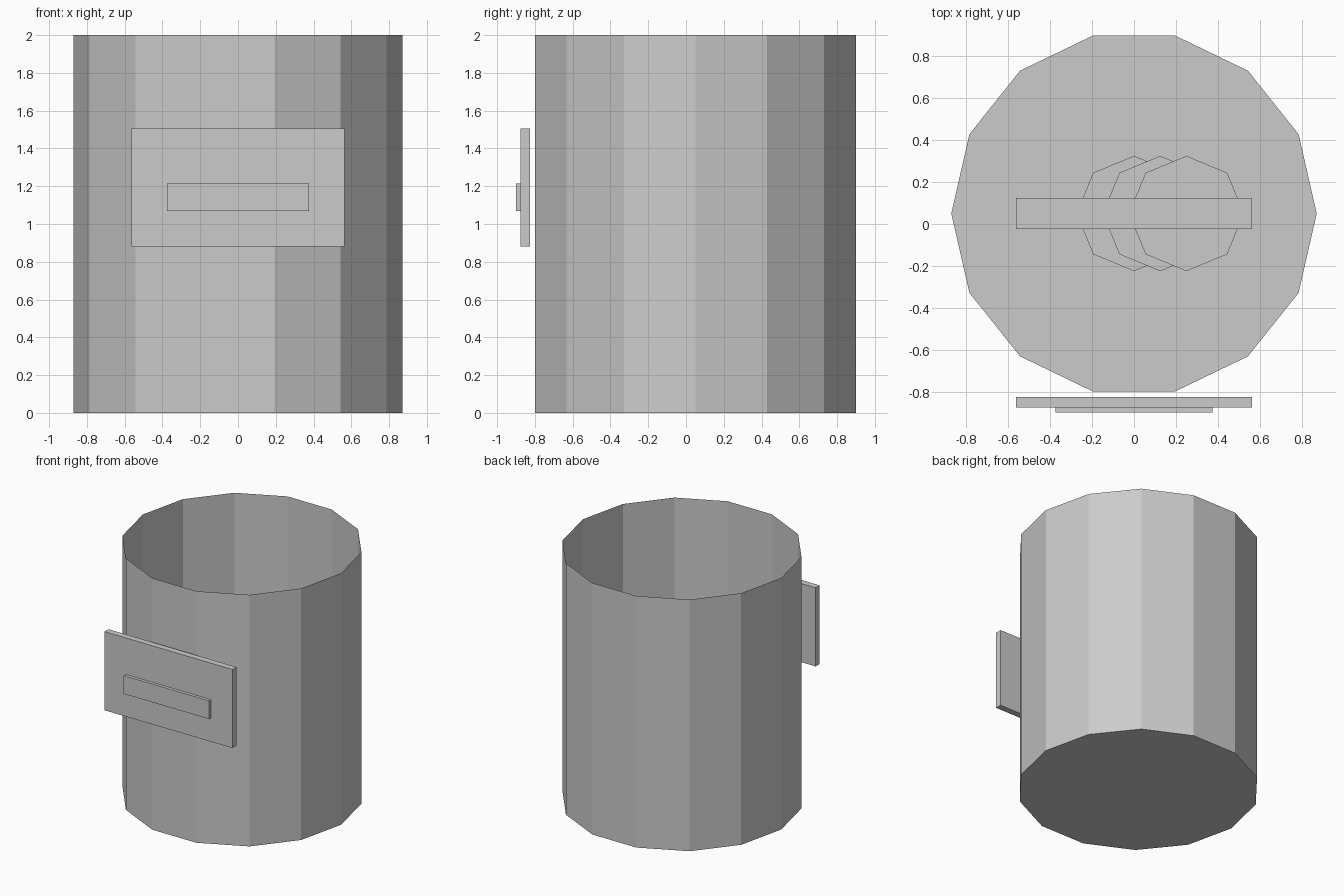
import bpy, bmesh, math

if "Cube" in bpy.data.objects:
    bpy.data.objects.remove(bpy.data.objects["Cube"])

grey = bpy.data.materials.new("light_grey")
grey.diffuse_color = (0.6, 0.6, 0.6, 1)
grey.use_nodes = True
grey.node_tree.nodes["Principled BSDF"].inputs["Base Color"].default_value = grey.diffuse_color

CY = 0.05  # jar axis position in y


def finish(name, bm):
    mesh = bpy.data.meshes.new(name)
    bm.to_mesh(mesh)
    bm.free()
    mesh.materials.append(grey)
    obj = bpy.data.objects.new(name, mesh)
    bpy.context.collection.objects.link(obj)
    return obj


def prism(name, sides, radius, x, z0, z1, open_top=False):
    bm = bmesh.new()
    bmesh.ops.create_cone(bm, cap_ends=True, segments=sides, radius1=radius,
                          radius2=radius, depth=z1 - z0)
    # start the ring with a corner on the x axis
    first = next(v.co for v in bm.verts)
    turn = -math.atan2(first.y, first.x)
    for v in bm.verts:
        a = math.atan2(v.co.y, v.co.x) + turn
        v.co.x, v.co.y = radius * math.cos(a) + x, radius * math.sin(a) + CY
        v.co.z += (z0 + z1) / 2
    bm.normal_update()
    if open_top:
        top = [f for f in bm.faces if f.normal.z > 0.9]
        bmesh.ops.delete(bm, geom=top, context='FACES_ONLY')
    return finish(name, bm)


def box(name, x, y, z):
    bm = bmesh.new()
    bmesh.ops.create_cube(bm, size=1)
    for v in bm.verts:
        for i, (lo, hi) in enumerate((x, y, z)):
            v.co[i] = (lo + hi) / 2 + v.co[i] * (hi - lo)
    return finish(name, bm)


# Open, thin-walled jar with a floor
prism("jar", 14, 0.872, 0, 0, 2, open_top=True)

# Label plate on the front with a raised strip
box("label", (-0.5625, 0.5625), (-0.875, -0.825), (0.88, 1.505))
box("label_strip", (-0.375, 0.375), (-0.9, -0.875), (1.07, 1.215))

# Staggered stack of discs inside, with a flat bar lying on it
T = 0.05
for i in range(3):
    prism(f"disc_{i + 1}", 8, 0.275, 0.125 * i, 0.02 + T * i, 0.02 + T * (i + 1))
box("bar", (-0.5625, 0.5625), (CY - 0.075, CY + 0.075), (0.17, 0.22))
